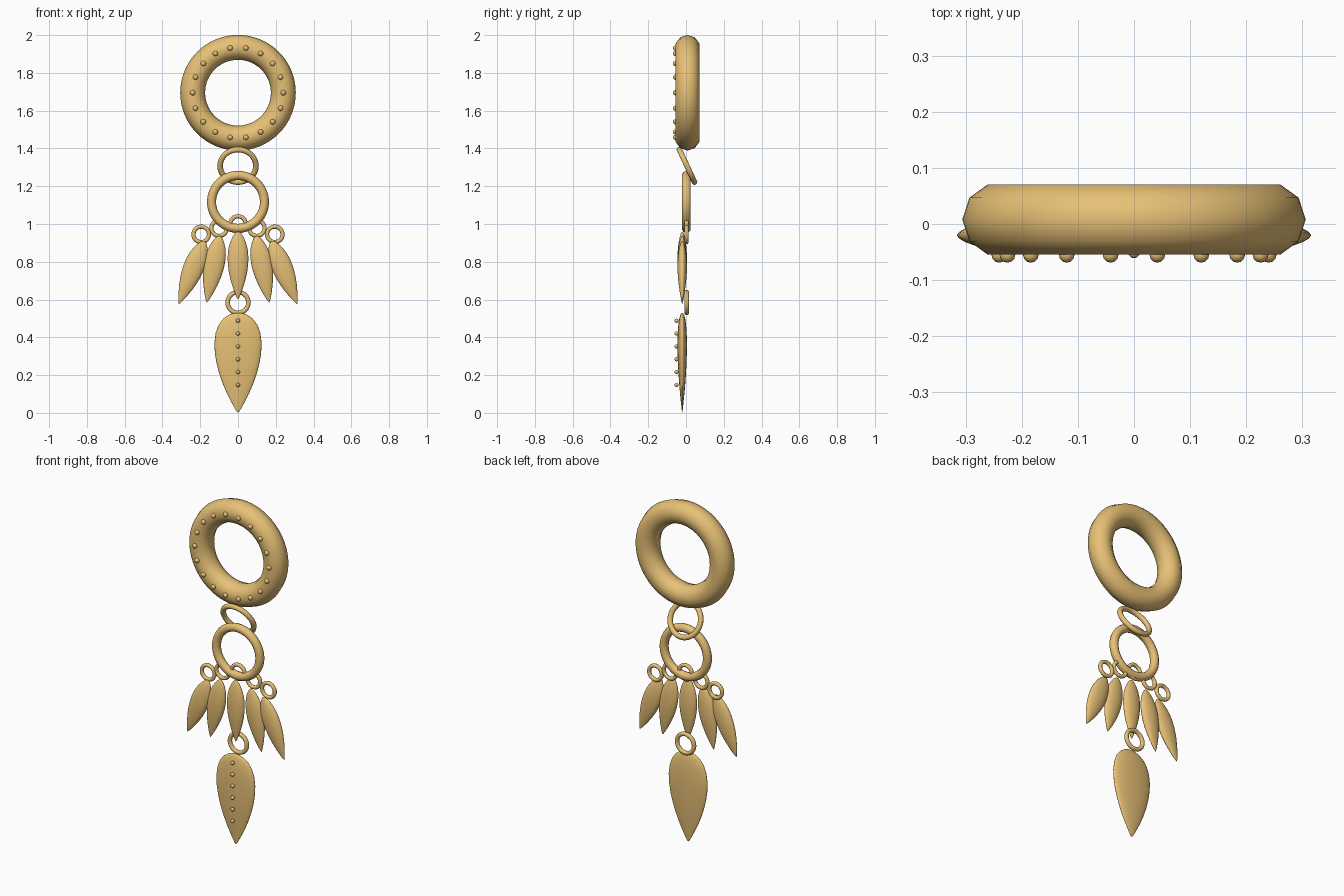
import bpy, math
from mathutils import Matrix

if "Cube" in bpy.data.objects:
    bpy.data.objects.remove(bpy.data.objects["Cube"])

gold = bpy.data.materials.new("gold")
gold.diffuse_color = (0.80, 0.53, 0.18, 1)
gold.use_nodes = True
gold.node_tree.nodes["Principled BSDF"].inputs["Base Color"].default_value = gold.diffuse_color


def finish(ob, name):
    ob.name = name
    ob.data.materials.append(gold)
    for p in ob.data.polygons:
        p.use_smooth = True
    return ob


def ring(name, loc, major, minor, tilt=0, segs=48, sides=10):
    bpy.ops.mesh.primitive_torus_add(
        location=loc, rotation=(math.radians(90 + tilt), 0, 0),
        major_radius=major, minor_radius=minor,
        major_segments=segs, minor_segments=sides)
    return finish(bpy.context.object, name)


def bead(name, loc, r):
    bpy.ops.mesh.primitive_uv_sphere_add(segments=12, ring_count=8, radius=r, location=loc)
    return finish(bpy.context.object, name)


def leaf(name, top, length, half_w, half_t, profile, angle=0, sides=24):
    """Flattened lathe hanging down from its top; profile is (drop, width) in 0..1."""
    verts, faces = [(0, 0, 0)], []
    for d, w in profile:
        for i in range(sides):
            a = 2 * math.pi * i / sides
            verts.append((half_w * w * math.cos(a), half_t * w * math.sin(a), -d * length))
    verts.append((0, 0, -length))
    end, n = len(verts) - 1, len(profile)
    for i in range(sides):
        j = (i + 1) % sides
        faces.append((0, 1 + i, 1 + j))
        for k in range(n - 1):
            a, b = 1 + k * sides, 1 + (k + 1) * sides
            faces.append((a + i, b + i, b + j, a + j))
        last = 1 + (n - 1) * sides
        faces.append((last + i, end, last + j))
    me = bpy.data.meshes.new(name)
    me.from_pydata(verts, [], faces)
    ob = bpy.data.objects.new(name, me)
    bpy.context.collection.objects.link(ob)
    ob.matrix_world = Matrix.Translation(top) @ Matrix.Rotation(math.radians(angle), 4, 'Y')
    return finish(ob, name)


# Large studded hoop
ring("hoop", (0, 0.008, 1.695), 0.24, 0.066, segs=64)
for i in range(18):
    a = math.radians(20 * i)
    bead("hoop_bead", (0.24 * math.cos(a), -0.055, 1.695 + 0.24 * math.sin(a)), 0.014)

# Tilted connecting link and middle ring
ring("tilted_link", (0, 0.005, 1.308), 0.095, 0.015, tilt=25)
ring("middle_ring", (0, 0.002, 1.117), 0.14, 0.024)

# Fan of five slim drops, each with a small ring
slim = [(0.008, 0.16), (0.03, 0.31), (0.08, 0.53), (0.16, 0.76), (0.26, 0.93),
        (0.37, 1.0), (0.48, 0.98), (0.6, 0.88), (0.72, 0.70), (0.83, 0.48),
        (0.92, 0.26), (0.98, 0.09)]
for x, rz, tx, tz, ang in [(0, 1.0, 0, 0.96, 0),
                           (0.1, 0.978, 0.097, 0.937, 11), (-0.1, 0.978, -0.097, 0.937, -11),
                           (0.195, 0.945, 0.178, 0.91, 22), (-0.195, 0.945, -0.178, 0.91, -22)]:
    ring("drop_ring", (x, 0.003, rz), 0.041, 0.011, segs=32)
    leaf("slim_drop", (tx, -0.02, tz), 0.36, 0.055, 0.025, slim, -ang)

# Lower ring and large leaf pendant with a row of beads
ring("pendant_ring", (0, 0.004, 0.584), 0.055, 0.012, segs=32)
wide = [(0.006, 0.22), (0.022, 0.40), (0.06, 0.63), (0.12, 0.82), (0.2, 0.945),
        (0.3, 1.0), (0.4, 0.98), (0.5, 0.915), (0.6, 0.805), (0.7, 0.66),
        (0.8, 0.48), (0.88, 0.31), (0.95, 0.15), (0.985, 0.06)]
leaf("leaf_pendant", (0, -0.02, 0.53), 0.53, 0.125, 0.025, wide, sides=32)
for i in range(6):
    bead("leaf_bead", (0, -0.05, 0.488 - 0.068 * i), 0.011)
